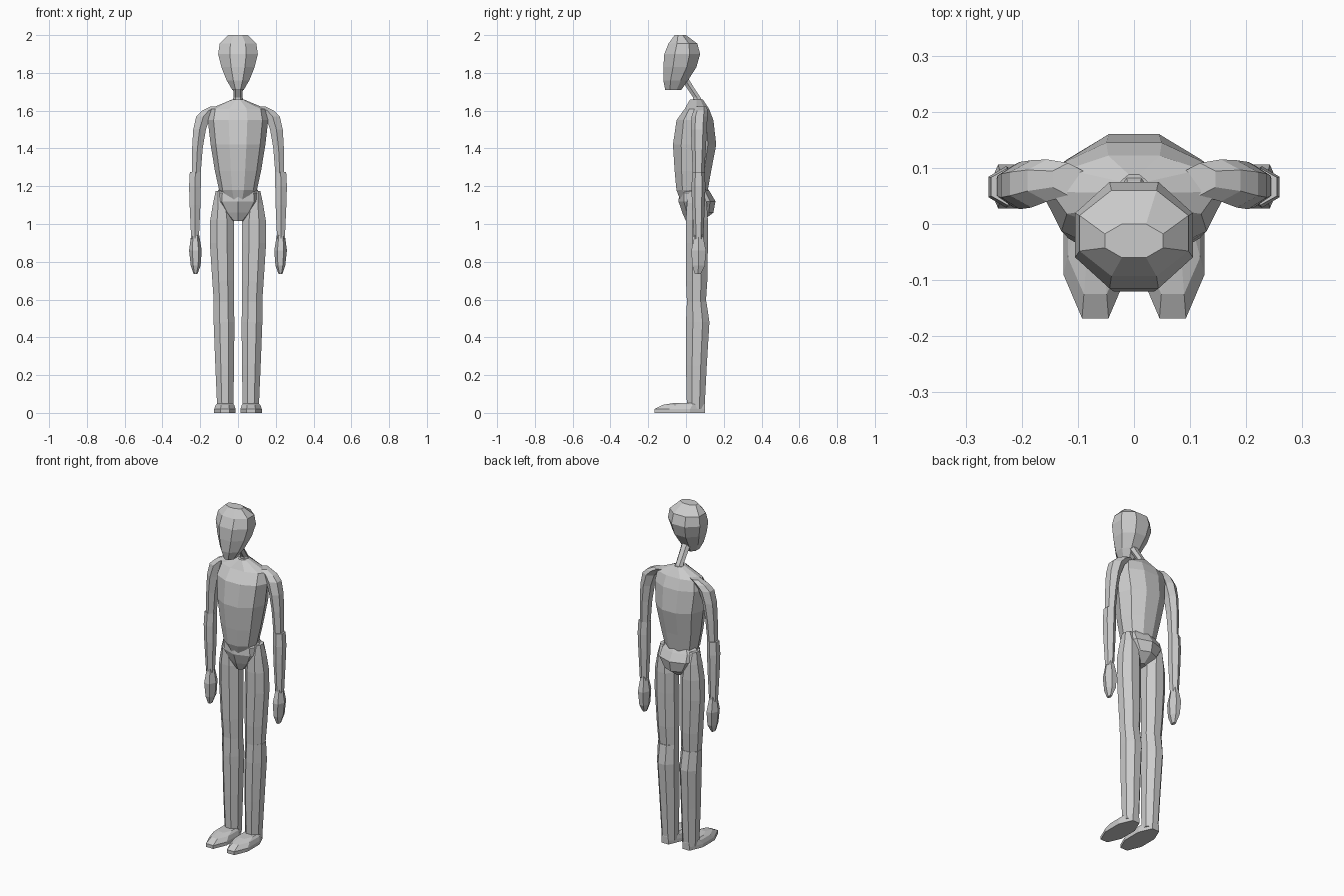
import bpy, bmesh, math


def loft(name, rings, sides=8, flat=False, mirror=False):
    """Skin horizontal rings given as (z, x0, x1, y0, y1); flat puts faces on the axes."""
    bm = bmesh.new()
    step = 0.5 if flat else 0.0
    grow = 1 / math.cos(math.pi / sides) if flat else 1.0
    loops = []
    for z, x0, x1, y0, y1 in rings:
        loop = []
        for i in range(sides):
            a = 2 * math.pi * (i + step) / sides
            loop.append(bm.verts.new(((x0 + x1) / 2 + (x1 - x0) / 2 * grow * math.cos(a),
                                      (y0 + y1) / 2 + (y1 - y0) / 2 * grow * math.sin(a), z)))
        loops.append(loop)
    for a, b in zip(loops, loops[1:]):
        for i in range(sides):
            j = (i + 1) % sides
            bm.faces.new((a[i], a[j], b[j], b[i]))
    bm.faces.new(loops[0][::-1])
    bm.faces.new(loops[-1])
    bmesh.ops.recalc_face_normals(bm, faces=bm.faces)
    mesh = bpy.data.meshes.new(name)
    bm.to_mesh(mesh)
    bm.free()
    obj = bpy.data.objects.new(name, mesh)
    bpy.context.collection.objects.link(obj)
    if mirror:
        obj.modifiers.new("mirror", 'MIRROR')
    return obj


def centred(rows):
    return [(z, -w, w, y0, y1) for z, w, y0, y1 in rows]


# Head leaning forward, and the slanted neck
loft("head", centred([
    (1.71, 0.03, -0.11, -0.025),
    (1.76, 0.06, -0.12, 0.01),
    (1.83, 0.088, -0.12, 0.055),
    (1.90, 0.105, -0.115, 0.075),
    (1.955, 0.097, -0.093, 0.06),
    (2.0, 0.052, -0.06, 0.0)]), flat=True)
loft("neck", centred([
    (1.63, 0.035, 0.035, 0.10),
    (1.67, 0.024, 0.035, 0.08),
    (1.73, 0.026, -0.005, 0.04),
    (1.78, 0.03, -0.04, 0.01)]), sides=6)

# Torso tapering to the waist
loft("torso", centred([
    (1.09, 0.05, -0.02, 0.10),
    (1.18, 0.10, -0.055, 0.12),
    (1.28, 0.122, -0.065, 0.138),
    (1.42, 0.145, -0.075, 0.166),
    (1.55, 0.16, -0.055, 0.15),
    (1.61, 0.148, -0.01, 0.125),
    (1.66, 0.03, 0.02, 0.09)]), sides=10)

# Pelvis
loft("pelvis", centred([
    (1.015, 0.03, 0.0, 0.085),
    (1.06, 0.08, -0.02, 0.145),
    (1.12, 0.122, -0.04, 0.156),
    (1.165, 0.117, -0.035, 0.13),
    (1.195, 0.09, -0.01, 0.11)]))

# Legs
loft("thigh", [
    (0.585, 0.022, 0.128, 0.005, 0.105),
    (0.70, 0.021, 0.136, 0.0, 0.113),
    (0.90, 0.02, 0.149, 0.0, 0.116),
    (1.02, 0.022, 0.147, 0.0, 0.116),
    (1.11, 0.04, 0.132, 0.005, 0.11),
    (1.175, 0.075, 0.118, 0.02, 0.09)], sides=8, flat=True, mirror=True)
loft("shin", [
    (0.02, 0.025, 0.11, 0.005, 0.098),
    (0.25, 0.021, 0.12, 0.0, 0.11),
    (0.48, 0.019, 0.129, 0.0, 0.124),
    (0.59, 0.022, 0.13, 0.005, 0.108)], sides=8, flat=True, mirror=True)
loft("foot", [
    (0.0, 0.012, 0.126, -0.168, 0.1),
    (0.02, 0.012, 0.126, -0.168, 0.1),
    (0.042, 0.02, 0.118, -0.125, 0.1),
    (0.053, 0.032, 0.106, -0.06, 0.095)], flat=True, mirror=True)

# Arms
loft("upper_arm", [
    (1.26, 0.198, 0.245, 0.04, 0.092),
    (1.40, 0.187, 0.243, 0.035, 0.10),
    (1.50, 0.170, 0.237, 0.032, 0.105),
    (1.57, 0.145, 0.221, 0.035, 0.108),
    (1.60, 0.12, 0.19, 0.045, 0.11),
    (1.622, 0.09, 0.145, 0.055, 0.105)], sides=6, flat=True, mirror=True)
loft("forearm", [
    (0.92, 0.207, 0.248, 0.045, 0.088),
    (1.10, 0.199, 0.256, 0.036, 0.095),
    (1.20, 0.197, 0.259, 0.034, 0.098),
    (1.275, 0.196, 0.255, 0.038, 0.095)], sides=6, flat=True, mirror=True)
loft("hand", [
    (0.735, 0.215, 0.235, 0.045, 0.08),
    (0.78, 0.198, 0.25, 0.028, 0.105),
    (0.86, 0.192, 0.259, 0.022, 0.112),
    (0.95, 0.207, 0.247, 0.045, 0.09)], sides=6, mirror=True)
